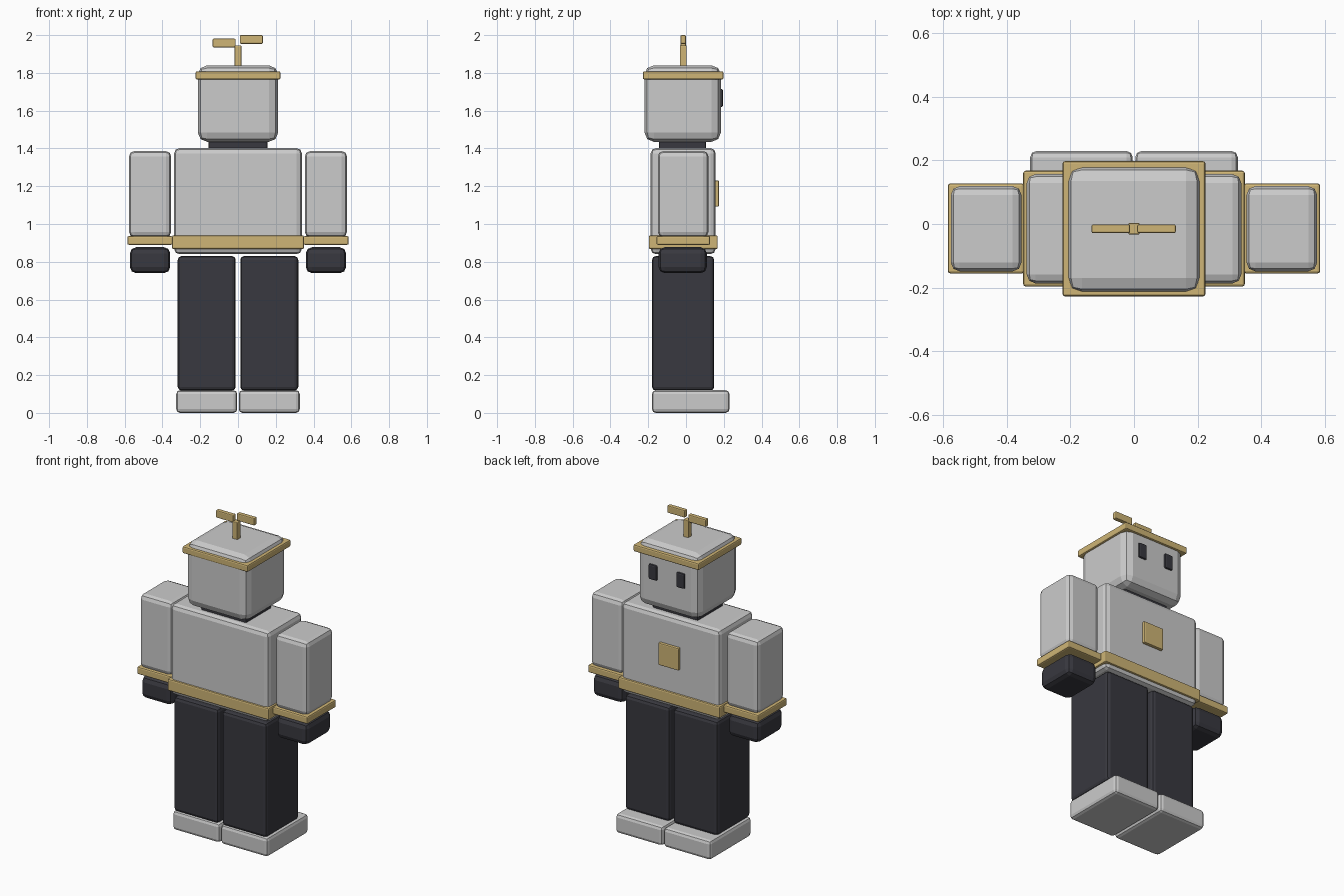
import bpy


def material(name, color):
    m = bpy.data.materials.new(name)
    m.diffuse_color = (*color, 1)
    return m


GOLD = material("gold", (0.62, 0.46, 0.18))
DARK = material("dark", (0.04, 0.04, 0.05))


def box(name, x, y, z, bevel, mat=None):
    """Bevelled box from (min, max) ranges on each axis."""
    bpy.ops.mesh.primitive_cube_add(size=1, location=[sum(r) / 2 for r in (x, y, z)])
    ob = bpy.context.object
    ob.name = name
    ob.scale = [r[1] - r[0] for r in (x, y, z)]
    bpy.ops.object.transform_apply(location=False, rotation=False, scale=True)
    mod = ob.modifiers.new("bevel", "BEVEL")
    mod.width = bevel
    mod.segments = 2
    if mat:
        ob.data.materials.append(mat)
    return ob


def pair(name, x, y, z, bevel, mat=None):
    """The same box on both sides of the body."""
    box("right_" + name, x, y, z, bevel, mat)
    box("left_" + name, (-x[1], -x[0]), y, z, bevel, mat)


# Head, band and neck
box("head", (-0.213, 0.213), (-0.22, 0.185), (1.435, 1.84), 0.05)
box("head_band", (-0.225, 0.225), (-0.228, 0.198), (1.765, 1.808), 0.008, GOLD)
box("neck", (-0.156, 0.156), (-0.143, 0.107), (1.38, 1.46), 0.01, DARK)
pair("eye", (0.067, 0.123), (0.165, 0.196), (1.62, 1.714), 0.008, DARK)

# Propeller on top of the head
box("propeller_stem", (-0.018, 0.018), (-0.033, 0.003), (1.80, 1.945), 0.004, GOLD)
box("propeller_blade_low", (-0.134, -0.012), (-0.029, -0.001), (1.935, 1.981), 0.006, GOLD)
box("propeller_blade_high", (0.010, 0.132), (-0.029, -0.001), (1.954, 2.0), 0.006, GOLD)

# Torso, belt and chest plate
box("torso", (-0.338, 0.338), (-0.187, 0.157), (0.84, 1.402), 0.028)
box("belt", (-0.349, 0.349), (-0.197, 0.168), (0.867, 0.94), 0.008, GOLD)
box("chest_plate", (-0.07, 0.07), (0.14, 0.175), (1.092, 1.23), 0.006, GOLD)

# Arms, cuffs and hands
pair("arm", (0.354, 0.577), (-0.149, 0.119), (0.93, 1.386), 0.028)
pair("cuff", (0.346, 0.586), (-0.156, 0.128), (0.89, 0.936), 0.008, GOLD)
pair("hand", (0.359, 0.572), (-0.145, 0.11), (0.74, 0.877), 0.032, DARK)

# Legs and feet
pair("leg", (0.012, 0.319), (-0.18, 0.149), (0.118, 0.83), 0.02, DARK)
pair("foot", (0.004, 0.327), (-0.18, 0.23), (0.0, 0.12), 0.02)
